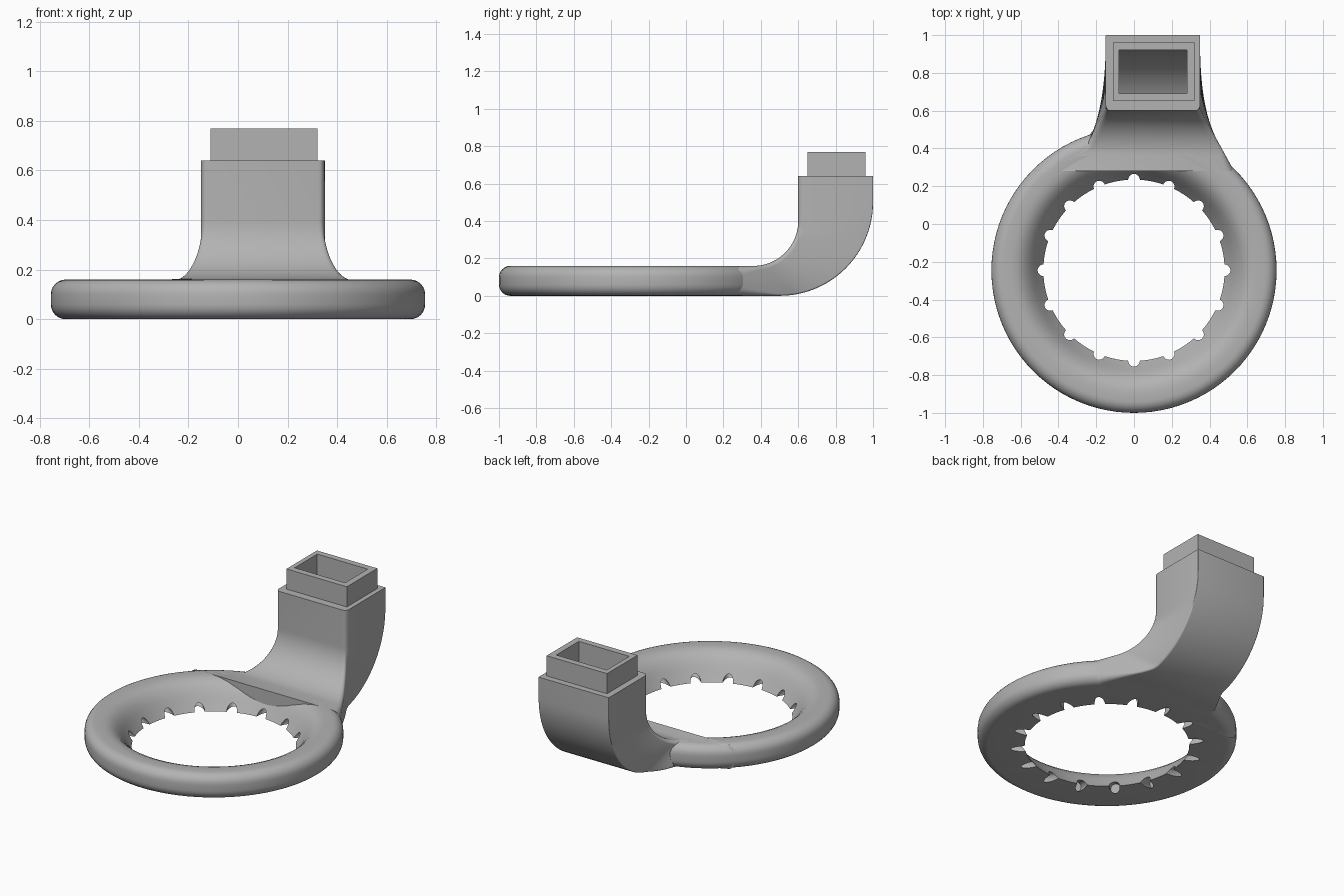
import bpy, bmesh
from math import sin, cos, pi, radians
from mathutils import Matrix, Vector

cube = bpy.data.objects.get("Cube")
if cube:
    bpy.data.objects.remove(cube, do_unlink=True)

GREY = (0.45, 0.45, 0.45, 1)
mat = bpy.data.materials.new("plain grey")
mat.use_nodes = True
mat.diffuse_color = GREY
mat.node_tree.nodes["Principled BSDF"].inputs["Base Color"].default_value = GREY

RING_Y = -0.245


def make_object(name, bm):
    bmesh.ops.recalc_face_normals(bm, faces=bm.faces)
    mesh = bpy.data.meshes.new(name)
    bm.to_mesh(mesh)
    bm.free()
    mesh.materials.append(mat)
    obj = bpy.data.objects.new(name, mesh)
    bpy.context.collection.objects.link(obj)
    return obj


def loft(name, sections, closed=False):
    """Skin a list of equal-length point loops; cap the ends unless closed."""
    bm = bmesh.new()
    loops = [[bm.verts.new(p) for p in s] for s in sections]
    n = len(loops[0])
    for i in range(len(loops) - (0 if closed else 1)):
        a, b = loops[i], loops[(i + 1) % len(loops)]
        for j in range(n):
            k = (j + 1) % n
            bm.faces.new((a[j], a[k], b[k], b[j]))
    if not closed:
        bm.faces.new(loops[0])
        bm.faces.new(loops[-1])
    return make_object(name, bm)


def box(name, x0, x1, y0, y1, z0, z1):
    return loft(name, [[(x0, y0, z), (x1, y0, z), (x1, y1, z), (x0, y1, z)] for z in (z0, z1)])


def cut(obj, *cutters):
    bpy.context.view_layer.objects.active = obj
    for c in cutters:
        mod = obj.modifiers.new("cut", 'BOOLEAN')
        mod.operation, mod.solver, mod.object = 'DIFFERENCE', 'EXACT', c
        bpy.ops.object.modifier_apply(modifier=mod.name)


def smooth(obj, angle=35):
    bpy.ops.object.select_all(action='DESELECT')
    obj.select_set(True)
    bpy.context.view_layer.objects.active = obj
    bpy.ops.object.shade_smooth_by_angle(angle=radians(angle))


def interp(y, table):
    for (y0, x0), (y1, x1) in zip(table, table[1:]):
        if y <= y1:
            return x0 + (x1 - x0) * max(0, y - y0) / (y1 - y0)
    return table[-1][1]


# Ring: flat base, rounded outside, sloping inside
profile = [(0.48, 0), (0.497, 0.025), (0.515, 0.052), (0.535, 0.085),
           (0.56, 0.117), (0.59, 0.143), (0.62, 0.156), (0.65, 0.16)]
R = 0.06
profile += [(0.695 + R * sin(t), 0.10 + R * cos(t)) for t in [i * pi / 12 for i in range(7)]]
profile += [(0.695 + R * cos(t), R - R * sin(t)) for t in [i * pi / 12 for i in range(7)]]
STEPS = 96
ring = loft("ring", [[(r * cos(a), RING_Y + r * sin(a), z) for r, z in profile]
                     for a in [2 * pi * i / STEPS for i in range(STEPS)]], closed=True)

# Duct: rounded rectangle swept from the ring up into a vertical tower
LEFT_EDGE = [(0.28, -0.54), (0.40, -0.26), (0.61, -0.15)]
RIGHT_EDGE = [(0.28, 0.53), (0.61, 0.35)]


def duct_section(b, t, r_low, r_up):
    """b and t are the (y, z) points of the outer and inner bend."""
    b, t = Vector(b), Vector(t)
    height = (t - b).length
    mid = b.lerp(t, 0.5).x
    width = interp(mid, RIGHT_EDGE) - interp(mid, LEFT_EDGE)
    pts = []
    for sx, sv, r, start in ((1, 0, r_low, -90), (1, 1, r_up, 0), (0, 1, r_up, 90), (0, 0, r_low, 180)):
        for i in range(6):
            a = radians(start + 18 * i)
            u = sx + ((1 - 2 * sx) * r + r * cos(a)) / width
            v = sv + ((1 - 2 * sv) * r + r * sin(a)) / height
            y, z = b.lerp(t, v)
            x0, x1 = interp(y, LEFT_EDGE), interp(y, RIGHT_EDGE)
            pts.append((x0 + u * (x1 - x0), y, z))
    return pts


sections = []
for i in range(9):
    f = i / 8
    sections.append(duct_section((0.28 + 0.22 * f, 0), (0.28 + 0.08 * f, 0.16),
                                 0.05 - 0.035 * f, 0.05 - 0.02 * f))
for i in range(1, 25):
    t = pi / 2 * i / 24
    low = 0.015 - 0.013 * i / 24
    sections.append(duct_section((0.5 + 0.5 * sin(t), 0.5 - 0.5 * cos(t)),
                                 (0.36 + 0.24 * sin(t), 0.4 - 0.24 * cos(t)), low, 0.03))
sections.append(duct_section((1, 0.64), (0.6, 0.64), 0.002, 0.03))
duct = loft("duct", sections)

# Stepped connector on top of the tower
connector = box("connector", -0.11, 0.32, 0.65, 0.96, 0.60, 0.77)

# Cutter: bent air passage
passage = []
for i in range(17):
    f = i / 16
    t = pi / 2 * f
    rb, rt = 0.46 - 0.04 * f, 0.28 + 0.05 * f
    passage.append(((0.5 + rb * sin(t), 0.5 - rb * cos(t)), (0.36 + rt * sin(t), 0.4 - rt * cos(t))))
passage.append(((0.92, 0.9), (0.69, 0.9)))
cavity = loft("passage_cutter", [[(-0.08, *b), (0.28, *b), (0.28, *t), (-0.08, *t)] for b, t in passage])

# Cutter: sixteen slanted nozzle holes around the inner rim
bm = bmesh.new()
for i in range(16):
    m = (Matrix.Translation((0, RING_Y, 0)) @ Matrix.Rotation(2 * pi * i / 16, 4, 'Z')
         @ Matrix.Translation((0.51, 0, 0.012)) @ Matrix.Rotation(radians(68), 4, 'Y'))
    bmesh.ops.create_cone(bm, cap_ends=True, segments=20, radius1=0.031, radius2=0.031, depth=0.2, matrix=m)
holes = make_object("nozzle_cutter", bm)

cut(ring, holes)
cut(duct, cavity, holes)
cut(connector, cavity)
for c in (cavity, holes):
    bpy.data.objects.remove(c, do_unlink=True)
smooth(ring)
smooth(duct)
